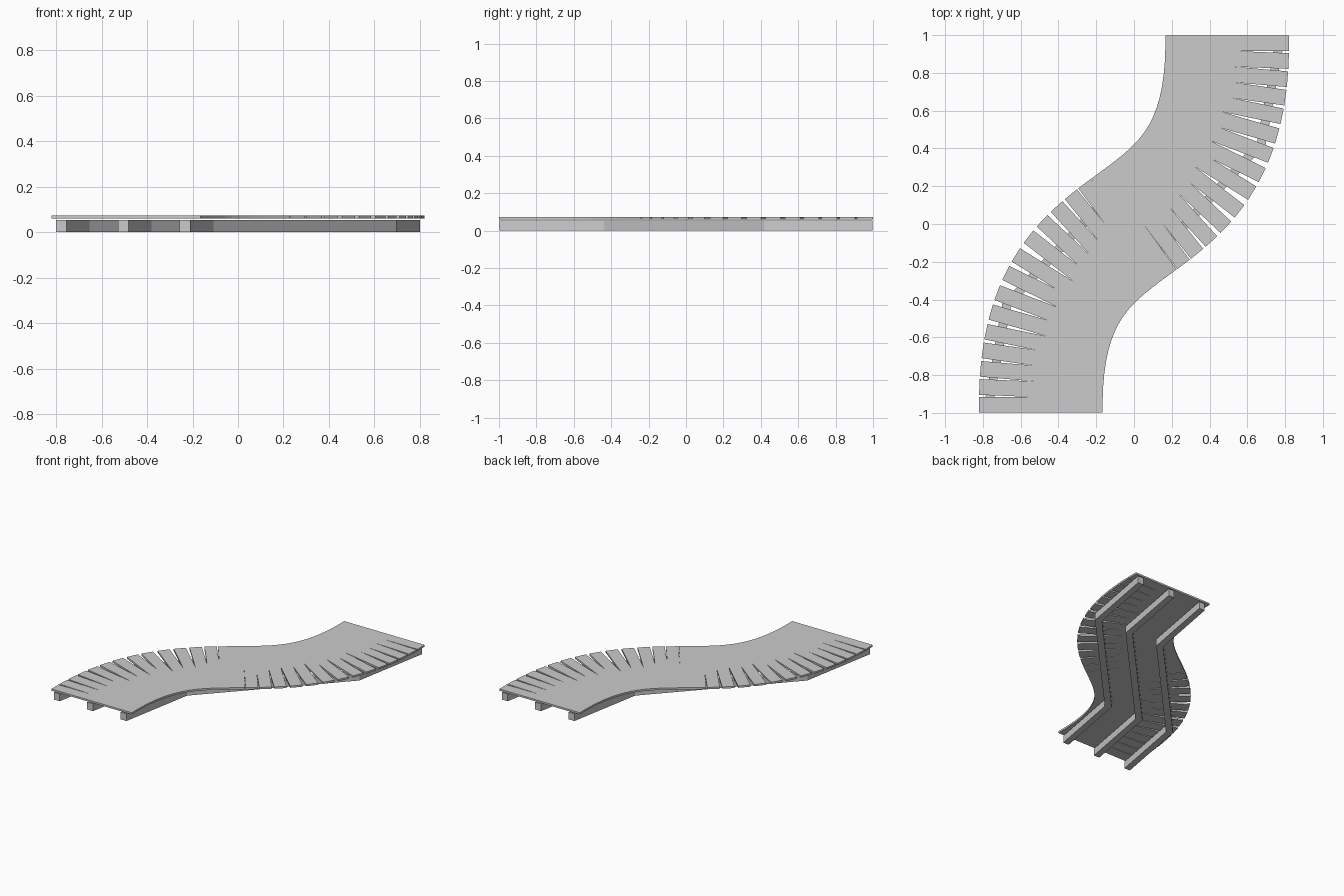
import bpy, bmesh, math
from mathutils import Vector
from mathutils.geometry import interpolate_bezier

if "Cube" in bpy.data.objects:
    bpy.data.objects.remove(bpy.data.objects["Cube"])

PLANKS = 29
PLANK_LENGTH, PLANK_WIDTH = 0.655, 0.083
PLANK_BOTTOM, PLANK_TOP = 0.060, 0.073
BEAM_TOP, BEAM_WIDTH = 0.053, 0.047

grey = bpy.data.materials.new("light_grey")
grey.use_nodes = True
colour = (0.6, 0.6, 0.6, 1)
grey.diffuse_color = colour
grey.node_tree.nodes["Principled BSDF"].inputs["Base Color"].default_value = colour


def prism(name, outlines, bottom, top):
    """One object from a list of convex outlines, each raised from bottom to top."""
    bm = bmesh.new()
    for outline in outlines:
        low = [bm.verts.new((p.x, p.y, bottom)) for p in outline]
        high = [bm.verts.new((p.x, p.y, top)) for p in outline]
        bm.faces.new(low[::-1])
        bm.faces.new(high)
        for i in range(len(low)):
            j = (i + 1) % len(low)
            bm.faces.new((low[i], low[j], high[j], high[i]))
    bmesh.ops.recalc_face_normals(bm, faces=bm.faces)
    mesh = bpy.data.meshes.new(name)
    bm.to_mesh(mesh)
    bm.free()
    mesh.materials.append(grey)
    obj = bpy.data.objects.new(name, mesh)
    bpy.context.collection.objects.link(obj)
    return obj


# S-shaped centre line of the deck, from the front end to the back end
start, handle = Vector((-0.493, -0.957)), Vector((-0.493, 0.235))
line = [p.to_2d() for p in interpolate_bezier(
    start.to_3d(), handle.to_3d(), -handle.to_3d(), -start.to_3d(), 600)]
travel = [0.0]
for a, b in zip(line, line[1:]):
    travel.append(travel[-1] + (b - a).length)

# Deck planks, evenly spaced along the line and square to it
for n in range(PLANKS):
    wanted = travel[-1] * n / (PLANKS - 1)
    i = min(range(len(travel)), key=lambda k: abs(travel[k] - wanted))
    ahead = line[min(i + 1, len(line) - 1)] - line[max(i - 1, 0)]
    along = ahead.normalized()
    if n in (0, PLANKS - 1):
        along = Vector((0, 1))
    across = Vector((along.y, -along.x)) * PLANK_LENGTH / 2
    along = along * PLANK_WIDTH / 2
    c = line[i]
    prism(f"deck_plank_{n + 1}",
          [[c - across - along, c + across - along, c + across + along, c - across + along]],
          PLANK_BOTTOM, PLANK_TOP)

# Three support beams, each of three straight lengths with mitred joints
end_side = Vector((BEAM_WIDTH / 2, 0))
joint_side = Vector((0.9, -0.44)) * BEAM_WIDTH / 2 * 1.04
for name, shift in (("right", -1), ("middle", 0), ("left", 1)):
    offset = Vector((0.272 * shift, 0))
    path = [Vector(p) + offset for p in
            ((-0.505, -0.998), (-0.402, -0.427), (0.402, 0.427), (0.505, 0.998))]
    sides = [end_side, joint_side, joint_side, end_side]
    prism(f"support_beam_{name}",
          [[path[k] - sides[k], path[k] + sides[k],
            path[k + 1] + sides[k + 1], path[k + 1] - sides[k + 1]] for k in range(3)],
          0, BEAM_TOP)
